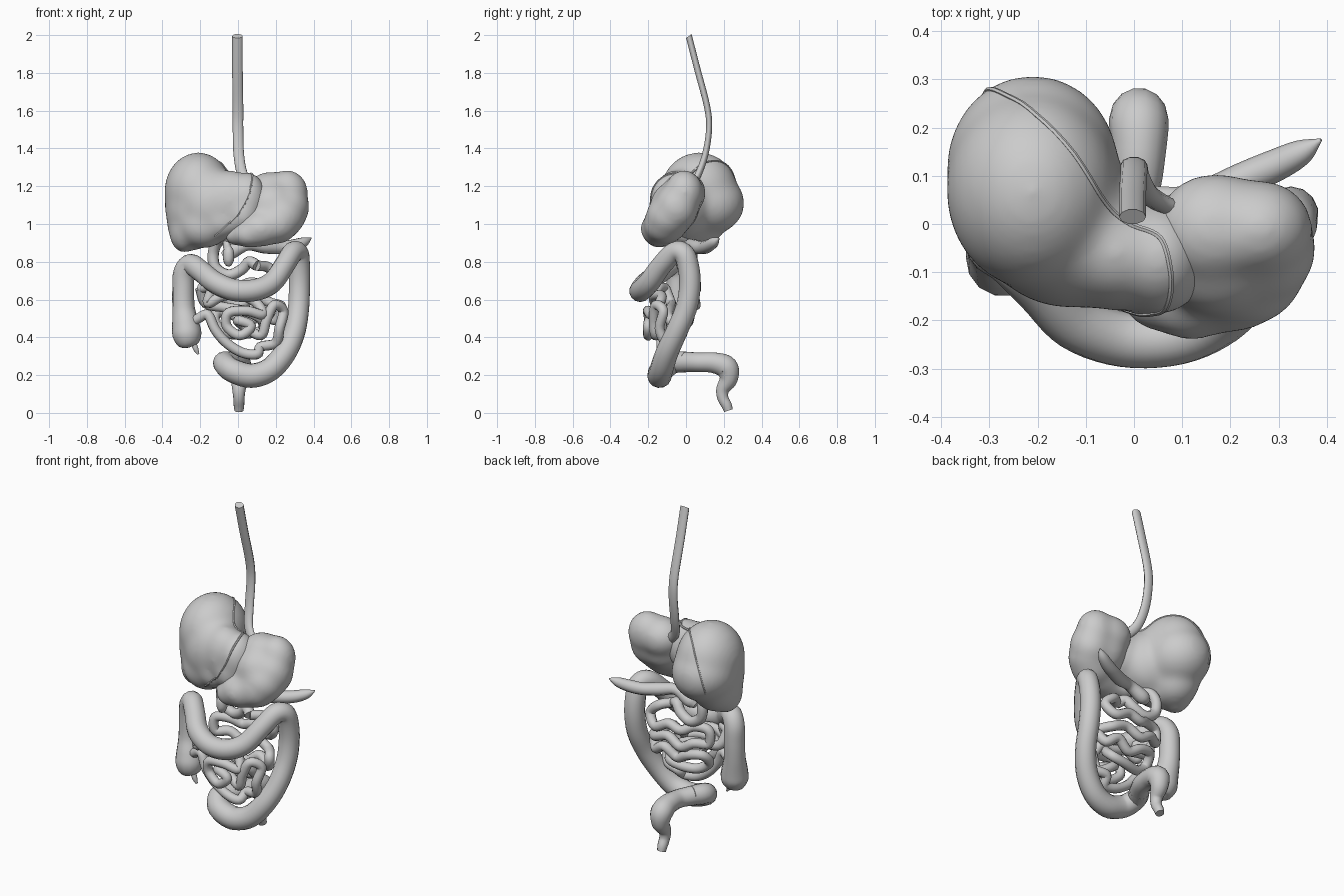
import bpy, bmesh
from mathutils import Vector, Matrix


def finish(ob, angle=0.9):
    bpy.ops.object.select_all(action='DESELECT')
    ob.select_set(True)
    bpy.context.view_layer.objects.active = ob
    bpy.ops.object.convert(target='MESH')
    ob = bpy.context.view_layer.objects.active
    bpy.ops.object.shade_smooth_by_angle(angle=angle)
    return ob


def catmull(p, steps):
    """Smooth path through points of any dimension."""
    p = [Vector(q) for q in p]
    p = [2 * p[0] - p[1]] + p + [2 * p[-1] - p[-2]]
    out = []
    for a, b, c, d in zip(p, p[1:], p[2:], p[3:]):
        for i in range(steps):
            t = i / steps
            out.append(0.5 * (2 * b + (c - a) * t + (2 * a - 5 * b + 4 * c - d) * t * t
                              + (3 * b - a - 3 * c + d) * t ** 3))
    return out + [p[-2]]


def tube(name, pts, r=None, steps=5, sides=3):
    """Swept round tube; each point is x, y, z and, if r is None, radius."""
    path = catmull([tuple(q) + ((r,) if r else ()) for q in pts], steps)
    cu = bpy.data.curves.new(name, 'CURVE')
    cu.dimensions = '3D'
    cu.bevel_depth = 1
    cu.bevel_resolution = sides
    cu.use_fill_caps = True
    sp = cu.splines.new('POLY')
    sp.points.add(len(path) - 1)
    for pt, q in zip(sp.points, path):
        pt.co = (q[0], q[1], q[2], 1)
        pt.radius = max(q[3], 0.002)
    ob = bpy.data.objects.new(name, cu)
    bpy.context.collection.objects.link(ob)
    return finish(ob)


def blob(name, balls, smooth=8, grow=0.0):
    """Ellipsoids (centre, radii) fused into one soft organ."""
    bm = bmesh.new()
    for c, s in balls:
        m = Matrix.Translation(c) @ Matrix.Diagonal((*[v + grow for v in s], 1))
        bmesh.ops.create_icosphere(bm, subdivisions=4, radius=1, matrix=m)
    me = bpy.data.meshes.new(name)
    bm.to_mesh(me)
    bm.free()
    ob = bpy.data.objects.new(name, me)
    bpy.context.collection.objects.link(ob)
    rm = ob.modifiers.new('fuse', 'REMESH')
    rm.mode = 'VOXEL'
    rm.voxel_size = 0.012
    sm = ob.modifiers.new('soften', 'SMOOTH')
    sm.iterations = smooth
    return finish(ob, 3.1)


# Oesophagus: a flattened tube, squeezed front to back
FLAT = 0.6
gullet = tube('oesophagus', [(x, y / FLAT, z) for x, y, z in [
    (-0.003, 0.015, 1.995), (-0.003, 0.06, 1.82), (0, 0.112, 1.62), (0, 0.122, 1.5),
    (0.005, 0.1, 1.36), (0.03, 0.06, 1.25), (0.1, 0.02, 1.17)]], 0.028)
gullet.scale.y = FLAT

# Liver: large right lobe running into a thin left lobe
liver = blob('liver', [
    ((-0.21, 0.07, 1.17), (0.175, 0.2, 0.205)),
    ((-0.21, 0.115, 1.11), (0.175, 0.19, 0.165)),
    ((-0.23, 0.05, 1.08), (0.15, 0.165, 0.2)),
    ((-0.13, -0.02, 1.1), (0.18, 0.15, 0.19)),
    ((-0.24, 0.05, 1.0), (0.13, 0.145, 0.135)),
    ((-0.04, -0.06, 1.12), (0.125, 0.115, 0.16)),
    ((-0.285, 0.02, 0.96), (0.075, 0.1, 0.11)),
    ((-0.18, -0.04, 0.99), (0.13, 0.11, 0.115)),
    ((-0.09, -0.08, 1.01), (0.1, 0.09, 0.09)),
    ((0.05, -0.07, 1.13), (0.1, 0.115, 0.14)),
    ((0.03, -0.11, 1.05), (0.08, 0.08, 0.1))], 50, 0.006)

# Ligament lying on the liver surface
lig = [(-0.31, 0.26, 1.05), (-0.28, 0.26, 1.15), (-0.2, 0.22, 1.3), (-0.1, 0.1, 1.32),
       (-0.02, 0.03, 1.29), (0.05, -0.01, 1.28), (0.075, -0.08, 1.27), (0.07, -0.17, 1.2),
       (0.04, -0.2, 1.12), (-0.05, -0.2, 0.99), (-0.12, -0.18, 0.9)]
tube('liver_ligament', [liver.closest_point_on_mesh(p)[1] for p in catmull(lig, 3)],
     0.006, 2, 1)

# Stomach
blob('stomach', [
    ((0.26, -0.01, 1.165), (0.105, 0.095, 0.115)), ((0.17, -0.01, 1.165), (0.12, 0.11, 0.105)),
    ((0.262, -0.05, 1.09), (0.11, 0.11, 0.12)), ((0.18, -0.06, 1.09), (0.13, 0.125, 0.13)),
    ((0.23, -0.09, 1.04), (0.12, 0.115, 0.11)), ((0.2, -0.11, 1.0), (0.115, 0.11, 0.1)),
    ((0.12, -0.135, 0.975), (0.11, 0.1, 0.09)), ((0.06, -0.14, 0.945), (0.085, 0.08, 0.065)),
    ((-0.01, -0.1, 0.935), (0.055, 0.055, 0.045))], 45, 0.008)

# Gallbladder and pancreas
blob('gallbladder', [((-0.05, -0.08, 0.83), (0.032, 0.034, 0.06)),
                     ((-0.06, -0.05, 0.89), (0.022, 0.025, 0.05))], 3)
tube('pancreas', [(-0.08, 0.02, 0.83, 0.02), (-0.04, 0.02, 0.85, 0.04), (0.05, 0.02, 0.89, 0.032),
                  (0.14, 0.05, 0.88, 0.037), (0.22, 0.09, 0.875, 0.035), (0.29, 0.12, 0.885, 0.034),
                  (0.35, 0.15, 0.905, 0.026), (0.388, 0.175, 0.925, 0.003)])

# Small bowel, from the stomach outlet to the large bowel
tube('duodenum', [(-0.04, -0.06, 0.93), (-0.1, 0, 0.91), (-0.13, 0.03, 0.85), (-0.12, 0.03, 0.77),
                  (-0.05, 0.03, 0.73), (0.02, 0.02, 0.76), (0.06, 0, 0.8), (0.1, -0.03, 0.78)], 0.03)
tube('jejunum', [
    (0.1, -0.03, 0.78), (0.16, 0.02, 0.77), (0.22, 0.02, 0.71), (0.17, 0.05, 0.65), (0.08, 0.05, 0.69),
    (0.0, 0.05, 0.67), (-0.07, 0.02, 0.7), (-0.15, 0.0, 0.69), (-0.15, 0.0, 0.61),
    (-0.08, 0.04, 0.61), (0.0, 0.05, 0.57), (0.09, 0.04, 0.61), (0.18, 0.03, 0.58),
    (0.23, -0.03, 0.56), (0.2, 0.0, 0.49), (0.13, 0.02, 0.53), (0.05, 0.01, 0.48),
    (-0.03, 0.02, 0.52), (-0.11, 0.0, 0.53), (-0.12, -0.05, 0.47), (-0.05, -0.04, 0.42),
    (0.05, -0.02, 0.42), (0.13, -0.03, 0.44), (0.12, -0.09, 0.5), (0.03, -0.09, 0.54),
    (-0.08, -0.08, 0.56), (-0.17, -0.08, 0.58), (-0.2, -0.11, 0.66)], 0.028)
tube('ileum', [
    (-0.2, -0.11, 0.66), (-0.14, -0.15, 0.66), (-0.16, -0.16, 0.58), (-0.08, -0.17, 0.62),
    (0.02, -0.13, 0.62), (0.1, -0.14, 0.58), (0.13, -0.18, 0.52), (0.05, -0.2, 0.54),
    (-0.05, -0.2, 0.53), (-0.06, -0.19, 0.46), (0.01, -0.2, 0.41), (0.07, -0.2, 0.46),
    (0.0, -0.19, 0.49), (0.03, -0.14, 0.46), (0.12, -0.16, 0.41), (0.15, -0.17, 0.49),
    (0.19, -0.16, 0.57), (0.24, -0.12, 0.54), (0.22, -0.14, 0.45), (0.2, -0.11, 0.37),
    (0.12, -0.09, 0.35), (0.1, -0.13, 0.31), (0.02, -0.13, 0.32), (-0.06, -0.13, 0.37),
    (-0.12, -0.13, 0.44), (-0.16, -0.12, 0.52), (-0.21, -0.1, 0.5), (-0.26, -0.08, 0.47)], 0.027)

# Large bowel: pouch, rising, crossing and falling lengths
tube('colon', [
    (-0.265, -0.08, 0.345, 0.01), (-0.267, -0.08, 0.36, 0.052), (-0.27, -0.075, 0.41, 0.076),
    (-0.277, -0.065, 0.47, 0.072), (-0.288, -0.05, 0.55, 0.06), (-0.29, -0.045, 0.65, 0.058),
    (-0.285, -0.05, 0.74, 0.058), (-0.25, -0.075, 0.785, 0.057), (-0.19, -0.135, 0.745, 0.057),
    (-0.12, -0.205, 0.69, 0.058), (-0.02, -0.24, 0.65, 0.058), (0.09, -0.235, 0.65, 0.058),
    (0.18, -0.195, 0.69, 0.057), (0.245, -0.13, 0.78, 0.055), (0.29, -0.06, 0.85, 0.056),
    (0.32, -0.01, 0.84, 0.056), (0.325, 0.015, 0.76, 0.057), (0.325, 0.02, 0.66, 0.057),
    (0.32, 0.0, 0.55, 0.057), (0.3, -0.05, 0.43, 0.057), (0.25, -0.1, 0.32, 0.06),
    (0.17, -0.13, 0.23, 0.062), (0.07, -0.14, 0.197, 0.065), (-0.03, -0.13, 0.225, 0.063),
    (-0.075, -0.07, 0.265, 0.058), (-0.04, 0.0, 0.27, 0.055)], sides=5)

# Lower bowel and outlet
tube('rectum', [
    (-0.04, 0.0, 0.27, 0.055), (0.0, 0.07, 0.268, 0.052), (0.01, 0.15, 0.265, 0.056),
    (0.01, 0.215, 0.24, 0.062), (0.01, 0.225, 0.18, 0.05), (0.005, 0.195, 0.125, 0.036),
    (0.005, 0.195, 0.08, 0.03), (0.005, 0.215, 0.04, 0.028), (0.005, 0.225, 0.012, 0.024)], sides=5)

# Appendix
tube('appendix', [(-0.25, -0.09, 0.39, 0.02), (-0.232, -0.09, 0.36, 0.016),
                  (-0.222, -0.09, 0.335, 0.014), (-0.21, -0.09, 0.31, 0.006)])
